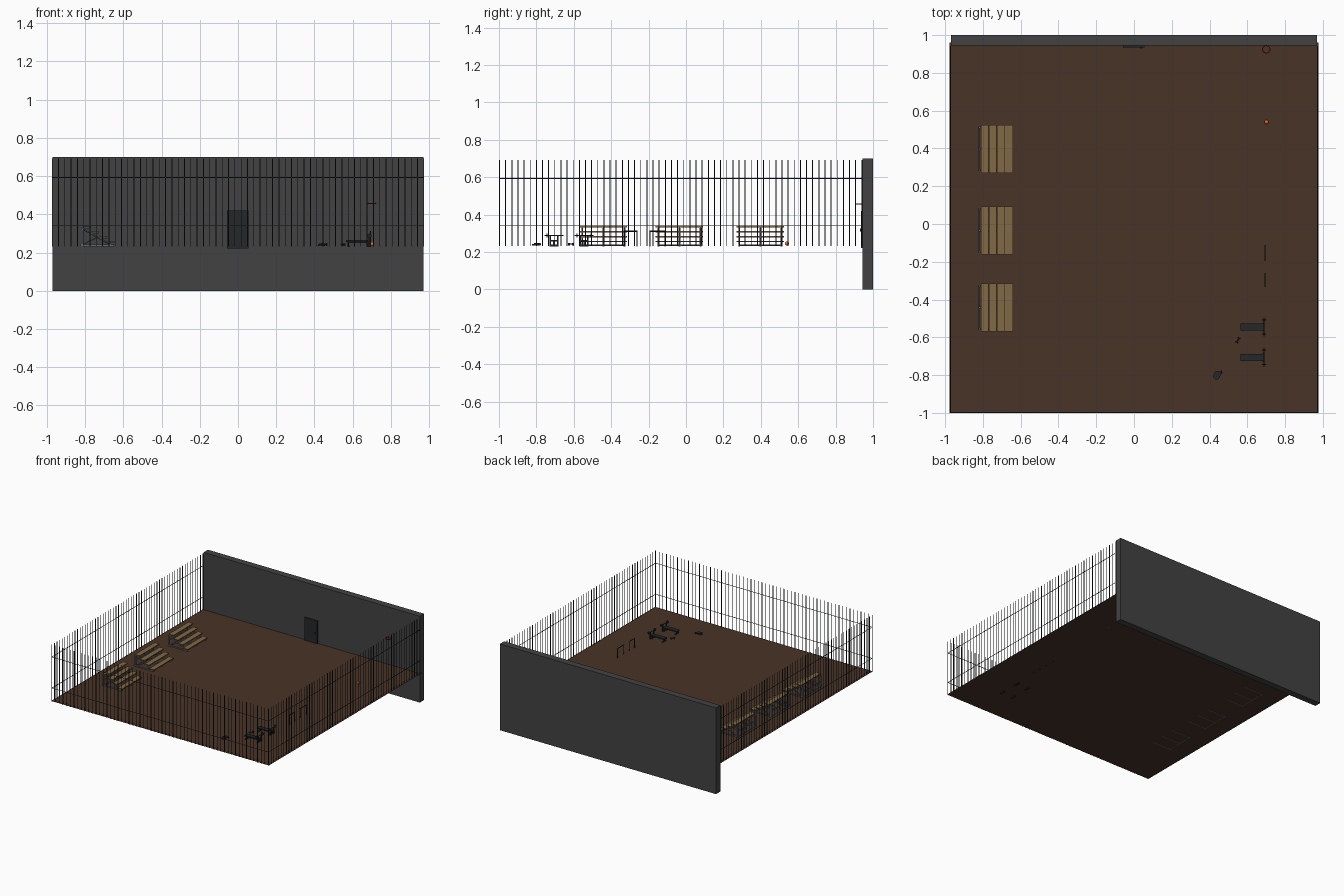
import bpy, bmesh, math
from mathutils import Vector, Matrix

if "Cube" in bpy.data.objects:
    bpy.data.objects.remove(bpy.data.objects["Cube"])

FLOOR = 0.235


def material(name, rgb):
    m = bpy.data.materials.new(name)
    m.diffuse_color = (*rgb, 1)
    m.use_nodes = True
    m.node_tree.nodes["Principled BSDF"].inputs["Base Color"].default_value = m.diffuse_color
    return m


CONCRETE = material("concrete", (0.055, 0.055, 0.055))
DIRT = material("dirt", (0.065, 0.033, 0.02))
BLACK = material("black_metal", (0.018, 0.02, 0.022))
STEEL = material("steel", (0.13, 0.15, 0.17))
WOOD = material("wood", (0.22, 0.14, 0.06))
RED = material("red", (0.5, 0.01, 0.015))
ORANGE = material("orange", (0.8, 0.16, 0.02))


class Part:
    """Collects primitives into one named object."""

    def __init__(self, name, mat):
        self.name, self.mat, self.bm = name, mat, bmesh.new()

    def box(self, x0, x1, y0, y1, z0, z1):
        c = Vector((x0 + x1, y0 + y1, z0 + z1)) / 2
        s = Matrix.Diagonal((x1 - x0, y1 - y0, z1 - z0, 1))
        bmesh.ops.create_cube(self.bm, size=1, matrix=Matrix.Translation(c) @ s)

    def rod(self, a, b, r, sides=8):
        a, b = Vector(a), Vector(b)
        d = b - a
        rot = d.to_track_quat('Z', 'Y').to_matrix().to_4x4()
        bmesh.ops.create_cone(self.bm, cap_ends=True, segments=sides, radius1=r, radius2=r,
                              depth=d.length, matrix=Matrix.Translation((a + b) / 2) @ rot)

    def done(self, smooth=False):
        me = bpy.data.meshes.new(self.name)
        self.bm.to_mesh(me)
        self.bm.free()
        me.materials.append(self.mat)
        ob = bpy.data.objects.new(self.name, me)
        bpy.context.collection.objects.link(ob)
        if smooth:
            bpy.context.view_layer.objects.active = ob
            ob.select_set(True)
            bpy.ops.object.shade_smooth_by_angle()
            ob.select_set(False)
        return ob


# Back wall and door
p = Part("back_wall", CONCRETE)
p.box(-0.97, 0.97, 0.945, 1.0, 0, 0.70)
p.done()
p = Part("door", BLACK)
p.box(-0.058, 0.055, 0.935, 0.947, 0.222, 0.42)
p.box(0.035, 0.042, 0.929, 0.936, 0.31, 0.325)
p.done()

# Yard floor, a single sheet
p = Part("yard_floor", DIRT)
bmesh.ops.create_grid(p.bm, x_segments=1, y_segments=1, size=1,
                      matrix=Matrix.Translation((0, -0.02, FLOOR)) @ Matrix.Diagonal((0.978, 0.98, 1, 1)))
p.done()


# Fence runs: upright bars and two rails
def fence(name, a, b, count):
    f = Part(name, BLACK)
    a, b = Vector(a), Vector(b)
    for i in range(count):
        q = a.lerp(b, i / (count - 1))
        f.rod((q.x, q.y, FLOOR - 0.003), (q.x, q.y, 0.692), 0.0024, 6)
    for z in (0.34, 0.592):
        f.rod((a.x, a.y, z), (b.x, b.y, z), 0.0022, 6)
    f.done(True)


fence("left_fence", (-0.972, -0.997, 0), (-0.972, 0.94, 0), 60)
fence("right_fence", (0.972, -0.997, 0), (0.972, 0.94, 0), 60)
fence("front_fence", (-0.972, -0.997, 0), (0.972, -0.997, 0), 60)

# Bleachers: four stepped boards on a three-frame support
for n, yc in enumerate((0.398, -0.035, -0.442)):
    w = Part(f"bleacher_boards_{n}", WOOD)
    s = Part(f"bleacher_frame_{n}", STEEL)
    for i in range(4):
        x, z = -0.682 - i * 0.043, 0.252 + i * 0.0265
        w.box(x, x + 0.041, yc - 0.127, yc + 0.127, z, z + 0.006)
    for dy in (-0.113, 0, 0.113):
        y = yc + dy
        s.box(-0.825, -0.65, y - 0.004, y + 0.004, 0.233, 0.243)
        s.box(-0.822, -0.812, y - 0.005, y + 0.005, 0.230, 0.328)
        s.rod((-0.815, y, 0.325), (-0.66, y, 0.238), 0.004)
        s.rod((-0.817, y, 0.24), (-0.735, y, 0.28), 0.003)
        for i in range(1, 4):
            x, z = -0.682 - i * 0.043, 0.252 + i * 0.0265
            s.box(x, x + 0.04, y - 0.003, y + 0.003, z - 0.006, z)
    for z in (0.237, 0.28):
        s.rod((-0.818, yc - 0.115, z), (-0.818, yc + 0.115, z), 0.004)
    w.done()
    s.done()

# Weight benches with racked barbells
for n, yc in enumerate((-0.545, -0.706)):
    b = Part(f"weight_bench_{n}", BLACK)
    b.box(0.565, 0.69, yc - 0.018, yc + 0.018, 0.256, 0.265)
    b.box(0.57, 0.69, yc - 0.004, yc + 0.004, 0.249, 0.257)
    for x in (0.578, 0.68):
        b.box(x - 0.004, x + 0.004, yc - 0.004, yc + 0.004, 0.228, 0.256)
        b.box(x - 0.005, x + 0.005, yc - 0.021, yc + 0.021, 0.228, 0.24)
    for e in (-1, 1):
        b.box(0.683, 0.691, yc + e * 0.021 - 0.004, yc + e * 0.021 + 0.004, 0.228, 0.288)
    b.done()
    b = Part(f"barbell_{n}", BLACK)
    b.rod((0.688, yc - 0.05, 0.288), (0.688, yc + 0.05, 0.288), 0.0025)
    for e in (-1, 1):
        b.rod((0.688, yc + e * 0.034, 0.288), (0.688, yc + e * 0.041, 0.288), 0.011, 16)
    b.done(True)

# Pull-up bars
for n, (y0, y1) in enumerate(((-0.33, -0.262), (-0.193, -0.113))):
    p = Part(f"pull_up_bar_{n}", BLACK)
    for y in (y0, y1):
        p.rod((0.693, y, FLOOR - 0.005), (0.693, y, 0.312), 0.003)
    p.rod((0.693, y0 - 0.002, 0.311), (0.693, y1 + 0.002, 0.311), 0.003)
    p.done(True)


# Loose dumbbells and plates on the floor
def dumbbell(name, x, y, ang):
    d = Vector((math.cos(ang), math.sin(ang), 0))
    c = Vector((x, y, FLOOR + 0.007))
    p = Part(name, BLACK)
    p.rod(c - d * 0.016, c + d * 0.016, 0.002)
    for e in (-1, 1):
        p.rod(c + d * e * 0.009, c + d * e * 0.015, 0.007, 12)
    p.done(True)


dumbbell("dumbbell_0", 0.55, -0.615, 1.1)
dumbbell("dumbbell_1", 0.452, -0.788, 0.4)
p = Part("floor_plates", BLACK)
for x, y, z in ((0.437, -0.806, 0), (0.437, -0.806, 0.004), (0.442, -0.795, 0.008)):
    p.rod((x, y, FLOOR + z), (x, y, FLOOR + z + 0.004), 0.018, 16)
p.done(True)

# Basketball hoop and ball
bpy.ops.mesh.primitive_torus_add(location=(0.70, 0.925, 0.456), major_radius=0.02, minor_radius=0.0025,
                                 major_segments=24, minor_segments=8)
hoop = bpy.context.object
hoop.name = "hoop"
hoop.data.materials.append(RED)
bpy.ops.object.shade_smooth_by_angle()
bpy.ops.mesh.primitive_uv_sphere_add(location=(0.702, 0.54, 0.245), radius=0.011, segments=16, ring_count=10)
ball = bpy.context.object
ball.name = "ball"
ball.data.materials.append(ORANGE)
bpy.ops.object.shade_smooth_by_angle()
